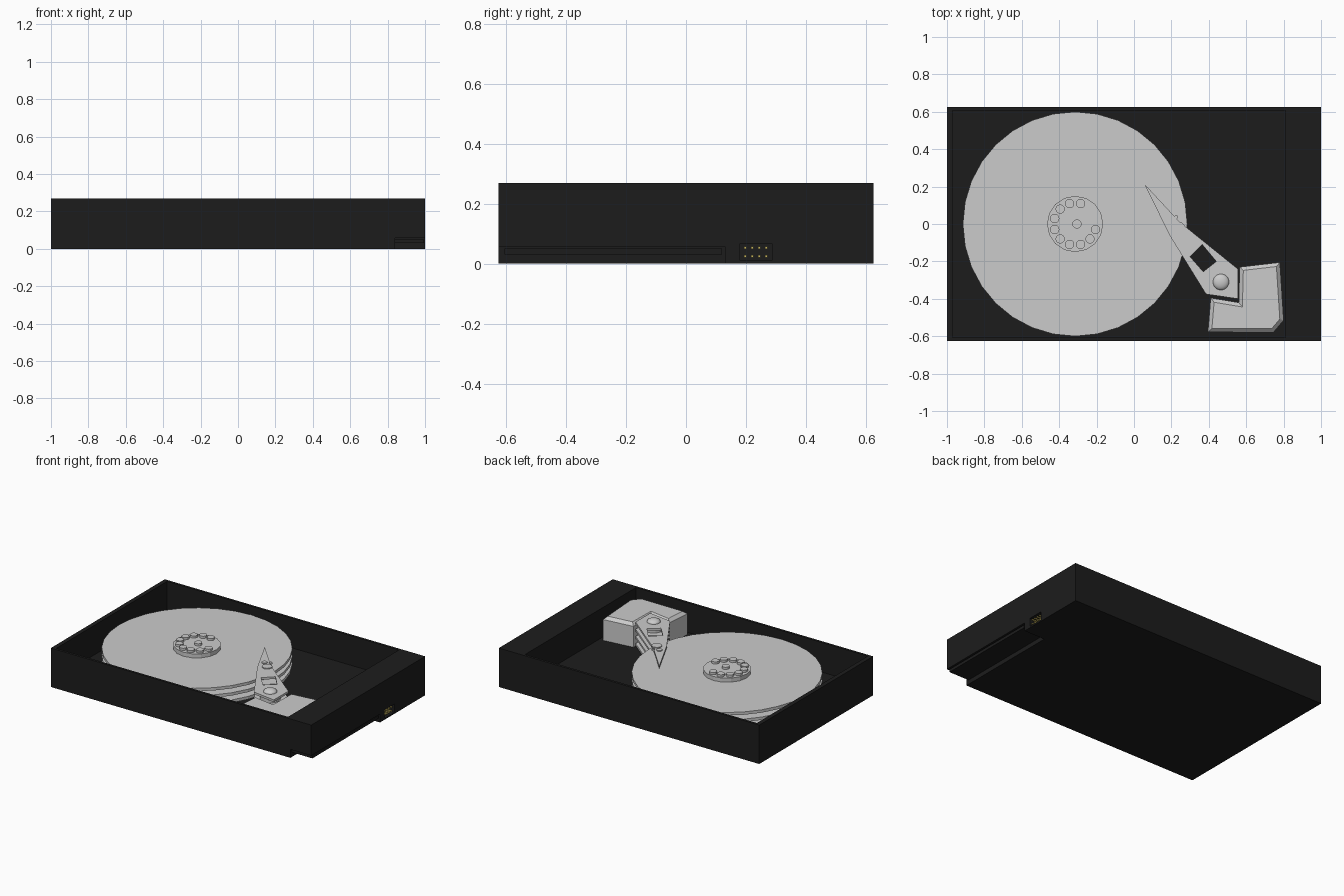
import bpy, bmesh
from math import cos, sin, pi, radians

if "Cube" in bpy.data.objects:
    bpy.data.objects.remove(bpy.data.objects["Cube"])

def material(name, rgb):
    m = bpy.data.materials.new(name)
    m.diffuse_color = (*rgb, 1)
    m.use_nodes = True
    m.node_tree.nodes["Principled BSDF"].inputs["Base Color"].default_value = m.diffuse_color
    return m

BLACK = material("black", (0.012, 0.012, 0.012))
GOLD = material("gold", (0.6, 0.48, 0.12))

def finish(name, bm, mat=None):
    bmesh.ops.recalc_face_normals(bm, faces=bm.faces)
    me = bpy.data.meshes.new(name)
    bm.to_mesh(me)
    bm.free()
    ob = bpy.data.objects.new(name, me)
    bpy.context.collection.objects.link(ob)
    if mat:
        me.materials.append(mat)
    return ob

def prism(name, pts, z0, z1, mat=None, chamfer=0):
    bm = bmesh.new()
    base = bm.faces.new([bm.verts.new((x, y, z0)) for x, y in pts])
    top = bmesh.ops.extrude_face_region(bm, geom=[base])["geom"]
    verts = [g for g in top if isinstance(g, bmesh.types.BMVert)]
    bmesh.ops.translate(bm, verts=verts, vec=(0, 0, z1 - z0))
    if chamfer:
        edges = [e for e in bm.edges if all(v.co.z > z1 - 1e-5 for v in e.verts)]
        bmesh.ops.bevel(bm, geom=edges, offset=chamfer, segments=1, affect='EDGES')
    return finish(name, bm, mat)

def box(name, x0, x1, y0, y1, z0, z1, mat=None):
    return prism(name, [(x0, y0), (x1, y0), (x1, y1), (x0, y1)], z0, z1, mat)

def disc(name, x, y, r, z0, z1, n, mat=None, chamfer=0):
    pts = [(x + r * cos(2 * pi * i / n), y + r * sin(2 * pi * i / n)) for i in range(n)]
    return prism(name, pts, z0, z1, mat, chamfer)

def cut(ob, cutter):
    m = ob.modifiers.new("cut", 'BOOLEAN')
    m.operation, m.object, m.solver = 'DIFFERENCE', cutter, 'EXACT'
    cutter.hide_render = True
    cutter.hide_set(True)

# Open tray with a solid connector end
case = box("case", -1, 1, -0.625, 0.625, 0, 0.27, BLACK)
cut(case, box("cavity_cutter", -0.97, 0.81, -0.608, 0.608, 0.065, 0.4))
cut(case, box("connector_cutter", 0.84, 1.1, -0.7, 0.13, -0.1, 0.058))
cut(case, box("pin_pocket_cutter", 0.92, 1.1, 0.18, 0.287, 0.01, 0.068))

# Edge connector and jumper pins
box("edge_connector", 0.84, 0.995, -0.605, 0.12, 0.03, 0.05, BLACK)
for i in range(4):
    for z in (0.025, 0.053):
        y = 0.197 + i * 0.0233
        box("jumper_pin", 0.91, 0.995, y - 0.004, y + 0.004, z - 0.004, z + 0.004, GOLD)

# Platter stack, spindle hub and clamp screws
CX = -0.315
for i in range(3):
    disc("platter", CX, 0, 0.6, 0.195 - i * 0.05, 0.215 - i * 0.05, 32)
disc("spindle_hub", CX, 0, 0.15, 0.065, 0.243, 16)
for i in range(10):
    a = radians(75 + 30 * i)
    disc("clamp_screw", CX + 0.113 * cos(a), 0.113 * sin(a), 0.025, 0.24, 0.258, 12)
disc("centre_screw", CX + 0.01, 0, 0.025, 0.24, 0.258, 12)

# Actuator arms with a shared window
ARM = [(0.055, 0.215), (0.19, -0.06), (0.385, -0.375), (0.555, -0.40),
       (0.555, -0.24), (0.245, 0.01)]
window = prism("arm_window_cutter", [(0.365, -0.11), (0.30, -0.175), (0.37, -0.255),
                                     (0.44, -0.20)], -0.1, 0.5)
for i in range(4):
    z = 0.24 - i * 0.05
    cut(prism("actuator_arm", ARM, z - 0.015, z), window)
disc("pivot_post", 0.465, -0.31, 0.065, 0.065, 0.23, 16)
for x, y, r in ((0.19, 0.02, 0.018), (0.225, 0.037, 0.01), (0.24, -0.022, 0.033)):
    disc("arm_rivet", x, y, r, 0.235, 0.246, 12)

# Rounded pivot cap
bm = bmesh.new()
bmesh.ops.create_uvsphere(bm, u_segments=24, v_segments=12, radius=0.043)
for v in bm.verts:
    v.co = (v.co.x + 0.465, v.co.y - 0.31, v.co.z * 0.5 + 0.24)
cap = finish("pivot_cap", bm)
cap.data.polygons.foreach_set("use_smooth", [True] * len(cap.data.polygons))

# L-shaped magnet housing around the pivot
prism("magnet_housing", [(0.41, -0.395), (0.395, -0.578), (0.745, -0.58), (0.80, -0.515),
                         (0.78, -0.205), (0.565, -0.23), (0.56, -0.42)], 0.065, 0.23,
      chamfer=0.02)
